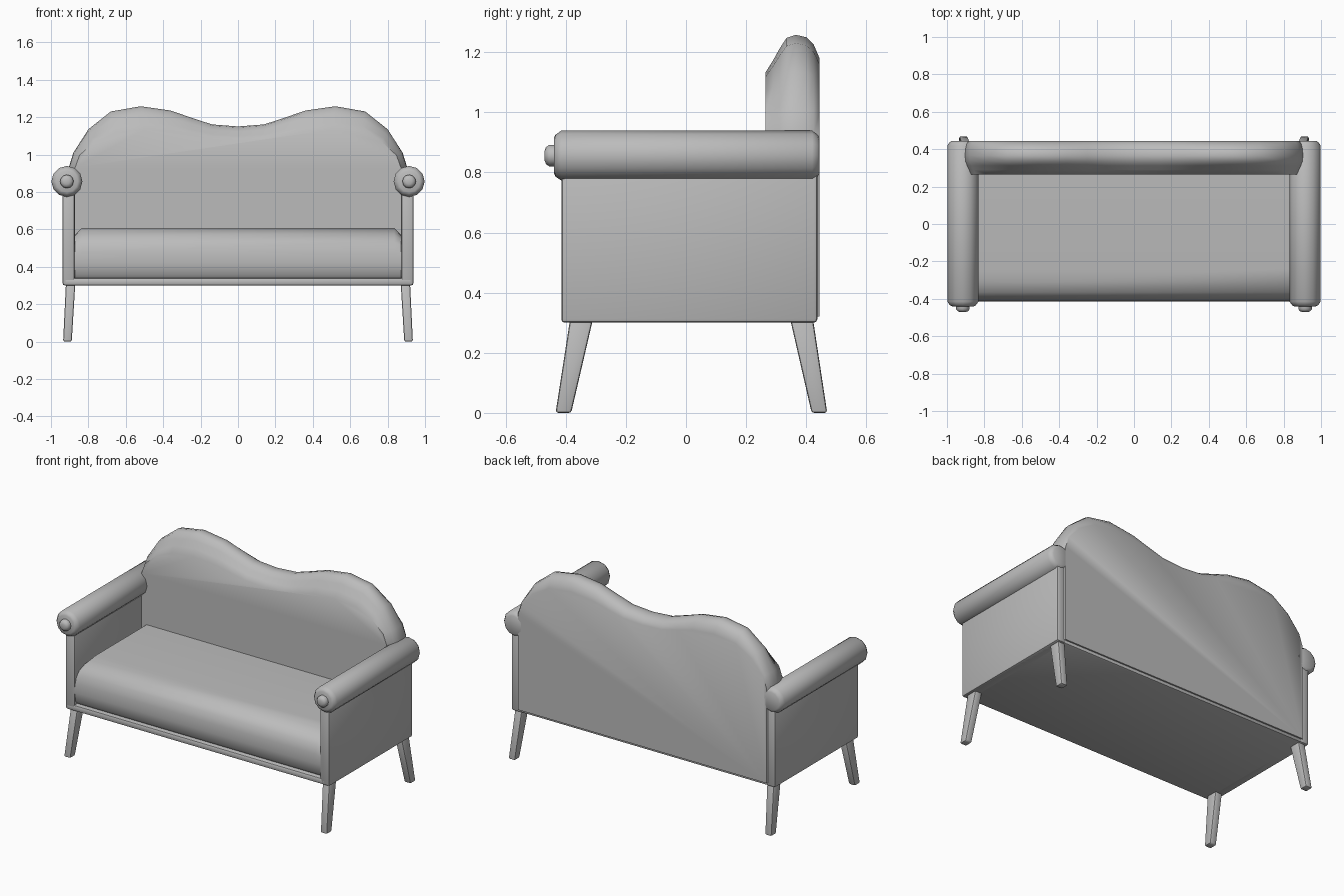
import bpy, bmesh, math
from mathutils import Vector

if "Cube" in bpy.data.objects:
    bpy.data.objects.remove(bpy.data.objects["Cube"], do_unlink=True)

grey = bpy.data.materials.new("soft grey")
grey.use_nodes = True
grey.diffuse_color = (0.5, 0.5, 0.5, 1)
grey.node_tree.nodes["Principled BSDF"].inputs["Base Color"].default_value = (0.5, 0.5, 0.5, 1)


def finish(name, bm, bevel=0.0, segments=2, angle=40):
    bmesh.ops.recalc_face_normals(bm, faces=bm.faces)
    mesh = bpy.data.meshes.new(name)
    bm.to_mesh(mesh)
    bm.free()
    mesh.materials.append(grey)
    obj = bpy.data.objects.new(name, mesh)
    bpy.context.collection.objects.link(obj)
    bpy.ops.object.select_all(action="DESELECT")
    obj.select_set(True)
    bpy.context.view_layer.objects.active = obj
    if bevel:
        mod = obj.modifiers.new("Soft edges", "BEVEL")
        mod.width, mod.segments = bevel, segments
        mod.limit_method = "ANGLE"
        bpy.ops.object.modifier_apply(modifier=mod.name)
    bpy.ops.object.shade_smooth_by_angle(angle=math.radians(angle))
    return obj


def loft(name, rings, **options):
    """Skin closed rings of points and cap both ends."""
    bm = bmesh.new()
    loops = [[bm.verts.new(p) for p in ring] for ring in rings]
    n = len(loops[0])
    for a, b in zip(loops, loops[1:]):
        for i in range(n):
            j = (i + 1) % n
            bm.faces.new((a[i], a[j], b[j], b[i]))
    bm.faces.new(loops[0])
    bm.faces.new(loops[-1])
    return finish(name, bm, **options)


def rectangle(x, y, z, w, d):
    return [(x + sx * w / 2, y + sy * d / 2, z)
            for sx, sy in ((-1, -1), (1, -1), (1, 1), (-1, 1))]


def box(name, x0, x1, y0, y1, z0, z1, bevel):
    x, y, w, d = (x0 + x1) / 2, (y0 + y1) / 2, x1 - x0, y1 - y0
    return loft(name, [rectangle(x, y, z, w, d) for z in (z0, z1)], bevel=bevel)


def turned(name, x, z, profile, sides=12):
    """Round part along y from (y, radius) pairs."""
    rings = [[(x + r * math.cos(math.tau * i / sides), y, z + r * math.sin(math.tau * i / sides))
              for i in range(sides)] for y, r in profile]
    return loft(name, rings, angle=50)


# Base frame
box("base_frame", -0.935, 0.935, -0.415, 0.435, 0.30, 0.34, 0.012)

# Seat cushion with a rounded front
side = [(0.28, 0.335), (-0.38, 0.335), (-0.402, 0.36), (-0.41, 0.42), (-0.408, 0.48),
        (-0.395, 0.535), (-0.365, 0.575), (-0.31, 0.6), (-0.24, 0.608), (0.28, 0.608)]
cushion_rings = []
for x, drop in ((-0.875, 0.04), (-0.835, 0), (0.835, 0), (0.875, 0.04)):
    cushion_rings.append([(x, y, z - drop * max(0, (z - 0.42) / 0.188)) for y, z in side])
loft("seat_cushion", cushion_rings, angle=40)

# Wavy backrest with a rolled rim
half = [(0.905, 0.32), (0.905, 0.93), (0.88, 1.01), (0.80, 1.135), (0.68, 1.23), (0.52, 1.258),
        (0.36, 1.235), (0.25, 1.197), (0.14, 1.161)]
outline = half + [(0, 1.15)] + [(-x, z) for x, z in reversed(half)]
rim = [(0.265, 0.125), (0.29, 0.085), (0.312, 0.045), (0.335, 0.01), (0.365, 0),
       (0.40, 0.008), (0.425, 0.033), (0.445, 0.08)]
back_rings = []
for y, inset in rim:
    back_rings.append([(x * (1 - 0.3 * inset), y, z - inset * max(0, (z - 0.98) / 0.28))
                       for x, z in outline])
loft("backrest", back_rings, angle=50)

# Arms and legs on both sides
for label, s in (("left", 1), ("right", -1)):
    x0, x1 = sorted((s * 0.872, s * 0.938))
    box(label + "_arm_panel", x0, x1, -0.415, 0.437, 0.30, 0.83, 0.012)
    turned(label + "_arm_roll", s * 0.915, 0.856,
           [(-0.44, 0.058), (-0.434, 0.07), (-0.415, 0.083), (0.42, 0.083), (0.438, 0.07), (0.445, 0.058)])
    turned(label + "_arm_button", s * 0.915, 0.856,
           [(-0.435, 0.036), (-0.455, 0.036), (-0.466, 0.028), (-0.471, 0.015)])
    for end, top_y, foot_y in (("front", -0.348, -0.408), ("back", 0.385, 0.444)):
        loft(label + "_" + end + "_leg",
             [rectangle(s * 0.912, foot_y, 0, 0.046, 0.052),
              rectangle(s * 0.895, top_y, 0.31, 0.05, 0.076)], bevel=0.009)
